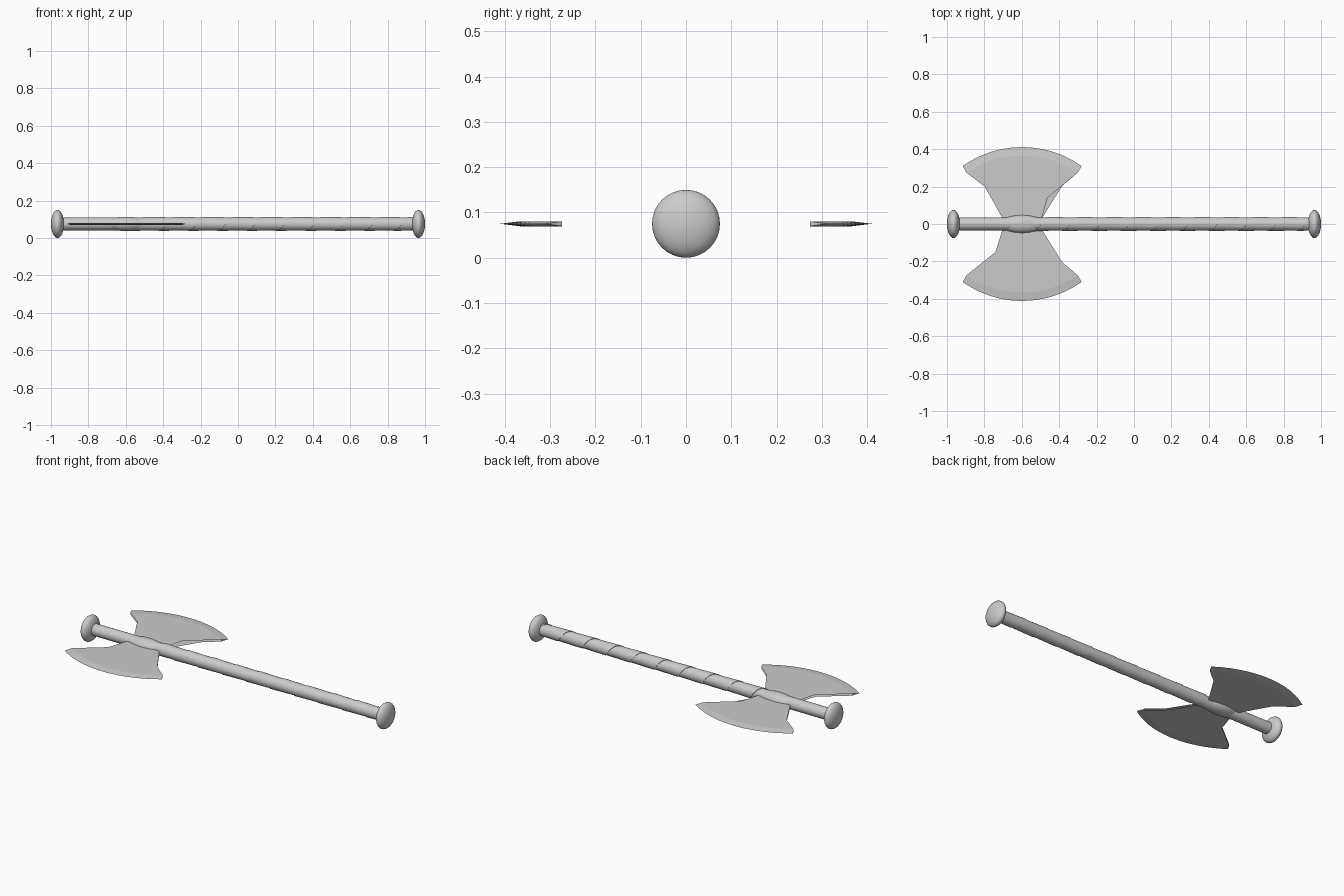
import bpy, bmesh, math

if "Cube" in bpy.data.objects:
    bpy.data.objects.remove(bpy.data.objects["Cube"])

Z = 0.075          # height of the shaft axis
HEAD_X = -0.598    # centre of the axe head

steel = bpy.data.materials.new("grey")
steel.diffuse_color = (0.6, 0.6, 0.6, 1)
steel.use_nodes = True
steel.node_tree.nodes["Principled BSDF"].inputs["Base Color"].default_value = steel.diffuse_color


def finish(name, bm, angle=None):
    bmesh.ops.recalc_face_normals(bm, faces=bm.faces)
    mesh = bpy.data.meshes.new(name)
    bm.to_mesh(mesh)
    bm.free()
    obj = bpy.data.objects.new(name, mesh)
    bpy.context.collection.objects.link(obj)
    mesh.materials.append(steel)
    if angle:
        bpy.ops.object.select_all(action='DESELECT')
        obj.select_set(True)
        bpy.context.view_layer.objects.active = obj
        bpy.ops.object.shade_smooth_by_angle(angle=math.radians(angle))
    return obj


def ellipsoid(name, x, rx, ry, rz):
    bm = bmesh.new()
    bmesh.ops.create_uvsphere(bm, u_segments=32, v_segments=16, radius=1)
    for v in bm.verts:
        v.co = (x + v.co.z * rx, v.co.x * ry, Z + v.co.y * rz)
    finish(name, bm, 60)


def shaft():
    bm = bmesh.new()
    bmesh.ops.create_cone(bm, cap_ends=True, segments=32, radius1=0.034,
                          radius2=0.034, depth=1.92)
    for v in bm.verts:
        v.co = (v.co.z, v.co.x, Z + v.co.y)
    finish("shaft", bm, 40)


# Spiral strip whose raised edge steps over the previous turn
def grip_wrap(start=-0.615, end=0.945, pitch=0.157, steps=32):
    bm = bmesh.new()
    rows = []
    for i in range(int((end - start) / pitch * steps) + 1):
        x = start + pitch * i / steps
        a = 2 * math.pi * (x + 0.222) / pitch
        row = []
        for px, r in ((x, 0.0345), (x, 0.0375), (min(x + pitch, end), 0.0347)):
            row.append(bm.verts.new((px, -r * math.cos(a), Z + r * math.sin(a))))
        rows.append(row)
    for p, q in zip(rows, rows[1:]):
        for k in (0, 1):
            bm.faces.new((p[k], q[k], q[k + 1], p[k + 1]))
    finish("grip_wrap", bm, 40)


# Points on a circular arc through (-half, low), (0, high), (half, low)
def arc(half, low, high, n=20):
    sag = high - low
    r = (half * half + sag * sag) / (2 * sag)
    span = math.asin(half / r)
    return [(r * math.sin(t), high - r + r * math.cos(t))
            for t in (span * (2 * i / n - 1) for i in range(n + 1))]


# Two flat sheets joined by a bevelled cutting edge; sides stay open at the neck
def blade(name, sy, left, right_top, right_low):
    bm = bmesh.new()

    def vert(p, h):
        return bm.verts.new((HEAD_X + p[0], sy * p[1], Z + h))

    edge = [vert(p, 0) for p in arc(0.318, 0.31, 0.411)]
    rims = []
    for h, right in ((0.0055, right_top), (-0.0055, right_low)):
        rim = [vert(p, h) for p in arc(0.297, 0.274, 0.366)]
        neck = [vert(p, h) for p in (right, (0.105, 0.03), (-0.105, 0.03), left)]
        bm.faces.new(rim + neck)
        for i in range(len(rim) - 1):
            bm.faces.new((rim[i], rim[i + 1], edge[i + 1], edge[i]))
        rims.append(rim)
    for k in (0, -1):
        bm.faces.new((rims[0][k], rims[1][k], edge[k]))
    finish(name, bm)


ellipsoid("head_end_knob", -0.965, 0.035, 0.075, 0.075)
ellipsoid("grip_end_knob", 0.965, 0.035, 0.075, 0.075)
ellipsoid("head_collar", HEAD_X, 0.12, 0.048, 0.038)
shaft()
grip_wrap()
blade("back_blade", 1, (-0.2, 0.2), (0.135, 0.14), (0.215, 0.205))
blade("front_blade", -1, (-0.143, 0.15), (0.215, 0.205), (0.215, 0.205))
